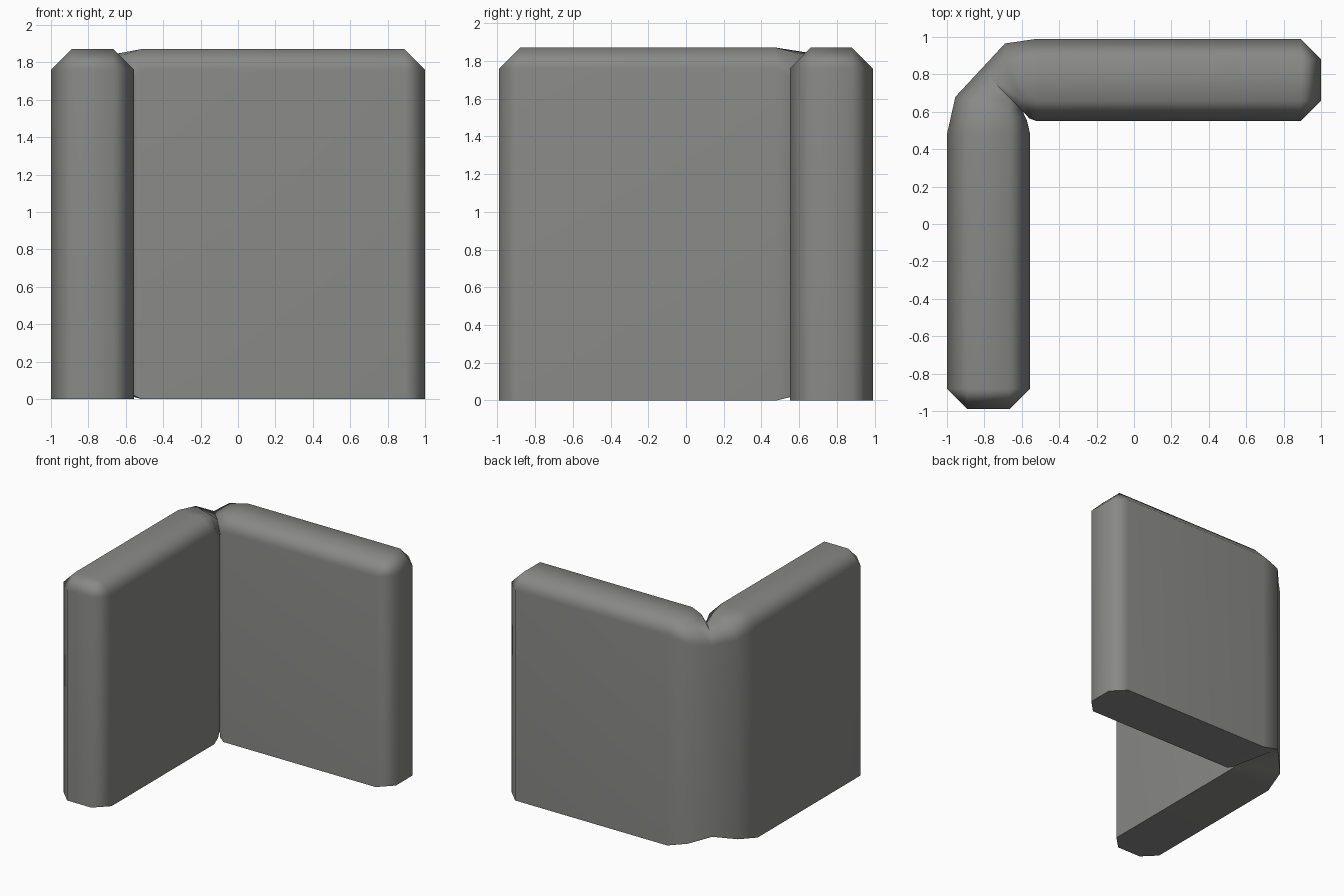
import bpy, bmesh

if "Cube" in bpy.data.objects:
    bpy.data.objects.remove(bpy.data.objects["Cube"])

C, SH, TOP = 0.11, 1.76, 1.87   # chamfer, shoulder height, top height


def ring(outer, outer_top, inner_top, inner, z):
    """Six-sided wall section; z = outer bottom, inner bottom, shoulder, top."""
    return [(*outer, z[0]), (*outer, z[2]), (*outer_top, z[3]),
            (*inner_top, z[3]), (*inner, z[2]), (*inner, z[1])]


FULL, NEAR, SEAM = (0, 0, SH, TOP), (0.05, 0.02, 1.72, 1.84), (0.09, 0.05, 1.69, 1.78)
END = (0, 0, SH, SH)


def left(y):
    return ring((-1, y), (-1 + C, y), (-0.555 - C, y), (-0.555, y), FULL)


def back(x):
    return ring((x, 0.99), (x, 0.99 - C), (x, 0.55 + C), (x, 0.55), FULL)


a, b = (-1 + C, -0.99), (-0.555 - C, -0.99)
c, d = (1, 0.99 - C), (1, 0.55 + C)
rings = [
    ring(a, a, b, b, END),              # left panel: chamfered end
    left(-0.99 + C),
    left(0.48),
    ring((-0.955, 0.68), (-0.86, 0.67), (-0.67, 0.60), (-0.573, 0.555), NEAR),
    ring((-0.82, 0.825), (-0.77, 0.78), (-0.66, 0.67), (-0.60, 0.612), SEAM),  # pinched corner
    ring((-0.69, 0.965), (-0.68, 0.86), (-0.61, 0.67), (-0.56, 0.565), NEAR),
    back(-0.52),                        # back panel
    back(1 - C),
    ring(c, c, d, d, END),
]

# Skin the sections into one L-shaped wall
bm = bmesh.new()
vr = [[bm.verts.new(p) for p in r] for r in rings]
for r, s in zip(vr, vr[1:]):
    for i in range(6):
        j = (i + 1) % 6
        bm.faces.new((r[i], r[j], s[j], s[i]))
bm.faces.new(vr[0])
bm.faces.new(vr[-1])
bmesh.ops.remove_doubles(bm, verts=bm.verts, dist=0.0005)
bmesh.ops.recalc_face_normals(bm, faces=bm.faces)
me = bpy.data.meshes.new("corner_wall")
bm.to_mesh(me)
bm.free()

wall = bpy.data.objects.new("corner_wall", me)
bpy.context.collection.objects.link(wall)
grey = bpy.data.materials.new("grey")
grey.diffuse_color = (0.25, 0.25, 0.245, 1)
grey.use_nodes = True
grey.node_tree.nodes["Principled BSDF"].inputs["Base Color"].default_value = grey.diffuse_color
me.materials.append(grey)

# Smooth chamfers, flat main faces
bpy.context.view_layer.objects.active = wall
wall.select_set(True)
bpy.ops.object.shade_smooth_by_angle(angle=1.05)
mod = wall.modifiers.new("weighted", 'WEIGHTED_NORMAL')
mod.keep_sharp = True
